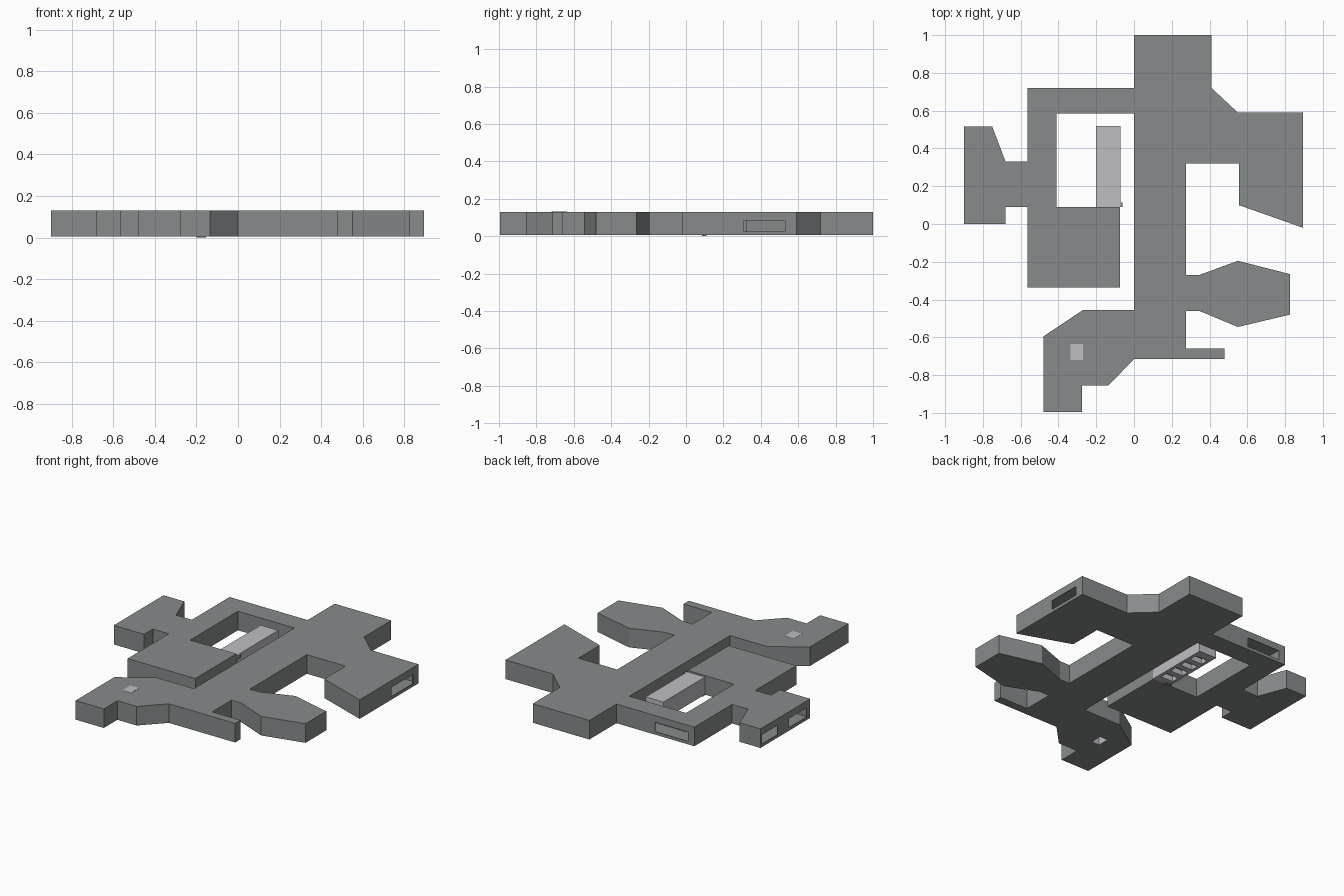
import bpy
import bmesh
from mathutils import Matrix, Vector

default_cube = bpy.data.objects.get("Cube")
if default_cube:
    bpy.data.objects.remove(default_cube, do_unlink=True)

FLOOR, ROOF = 0.005, 0.13
SILL, LINTEL = 0.025, 0.085


def make_material(name, red, green, blue):
    material = bpy.data.materials.new(name)
    material.use_nodes = True
    colour = (red, green, blue, 1)
    material.diffuse_color = colour
    material.node_tree.nodes["Principled BSDF"].inputs["Base Color"].default_value = colour
    return material


wall_grey = make_material("wall grey", 0.24, 0.26, 0.26)
pale_grey = make_material("pale grey", 0.51, 0.51, 0.55)


def finish(bm, name, material):
    bmesh.ops.recalc_face_normals(bm, faces=bm.faces)
    mesh = bpy.data.meshes.new(name)
    bm.to_mesh(mesh)
    bm.free()
    mesh.materials.append(material)
    part = bpy.data.objects.new(name, mesh)
    bpy.context.collection.objects.link(part)
    return part


def make_boxes(name, material, boxes):
    """Each box is a pair of opposite corners."""
    bm = bmesh.new()
    for low, high in boxes:
        low, high = Vector(low), Vector(high)
        size = Matrix.Diagonal(high - low).to_4x4()
        bmesh.ops.create_cube(bm, size=1, matrix=Matrix.Translation((low + high) / 2) @ size)
    return finish(bm, name, material)


def apply_modifier(part, modifier):
    with bpy.context.temp_override(object=part, active_object=part):
        bpy.ops.object.modifier_apply(modifier=modifier.name)


def cut(part, boxes):
    """Carve the boxes out of a part."""
    cutter = make_boxes("cutter", part.data.materials[0], boxes)
    cutter.hide_render = True
    modifier = part.modifiers.new("openings", "BOOLEAN")
    modifier.operation = "DIFFERENCE"
    modifier.solver = "EXACT"
    modifier.object = cutter
    apply_modifier(part, modifier)
    bpy.data.objects.remove(cutter, do_unlink=True)


# Floor plan: one closed outline, in runs of neighbouring rooms
north_room = [(0, 1), (.41, 1), (.41, .72)]
east_room = [(.55, .59), (.895, .59), (.895, -.02), (.555, .1), (.555, .32), (.275, .32)]
angled_room = [(.275, -.27), (.345, -.27), (.55, -.195), (.825, -.265),
               (.825, -.48), (.55, -.545), (.345, -.46), (.275, -.46)]
side_passage = [(.275, -.66), (.48, -.66), (.48, -.715), (0, -.715)]
south_room = [(-.135, -.855), (-.275, -.855), (-.275, -.995), (-.48, -.995),
              (-.48, -.595), (-.27, -.455), (0, -.455)]
courtyard = [(0, .585), (-.41, .585), (-.41, .09), (-.075, .09)]
west_hall = [(-.075, -.335), (-.565, -.335), (-.565, .09)]
west_room = [(-.68, .09), (-.68, 0), (-.9, 0), (-.9, .515), (-.75, .515), (-.68, .33)]
north_passage = [(-.565, .33), (-.565, .72), (0, .72)]
outline = (north_room + east_room + angled_room + side_passage + south_room
           + courtyard + west_hall + west_room + north_passage)

# Building shell: extruded plan with thin hollow walls
bm = bmesh.new()
plan = bm.faces.new([bm.verts.new((x, y, FLOOR)) for x, y in outline])
raised = bmesh.ops.extrude_face_region(bm, geom=[plan], use_keep_orig=True)["geom"]
bmesh.ops.translate(bm, vec=(0, 0, ROOF - FLOOR),
                    verts=[v for v in raised if isinstance(v, bmesh.types.BMVert)])
shell = finish(bm, "building_shell", wall_grey)
walls = shell.modifiers.new("walls", "SOLIDIFY")
walls.thickness = 0.004
walls.offset = -1
walls.use_even_offset = True
apply_modifier(shell, walls)


# Windows and the hatch opening
def side_window(x, start, end):
    return (x - .02, start, SILL), (x + .02, end, LINTEL)


hatch_low, hatch_high = (-.335, -.72), (-.27, -.635)
cut(shell, [
    side_window(.895, .31, .53),
    side_window(-.9, .04, .22),
    side_window(-.9, .34, .5),
    ((-.52, .7, SILL), (-.28, .74, LINTEL)),
    ((*hatch_low, -.02), (*hatch_high, .15)),
])

# Hatch shaft: pale lid, open underneath
hatch = make_boxes("hatch_shaft", pale_grey, [((*hatch_low, FLOOR), (*hatch_high, ROOF + .001))])
cut(hatch, [((-.33, -.715, -.02), (-.275, -.64, .12))])

# Stair block in the courtyard, with slots between the treads underneath
stairs = make_boxes("stair_block", pale_grey, [((-.2, .09, FLOOR), (-.072, .52, .12))])
cut(stairs, [((-.18, y, -.02), (-.092, y + .05, .04)) for y in (.14, .23, .32, .41)])

# Small fittings at the foot of the stairs
make_boxes("stair_fittings", wall_grey, [
    ((-.075, .09, .1), (-.06, .115, .12)),
    ((-.2, .085, 0), (-.155, .11, .01)),
])
